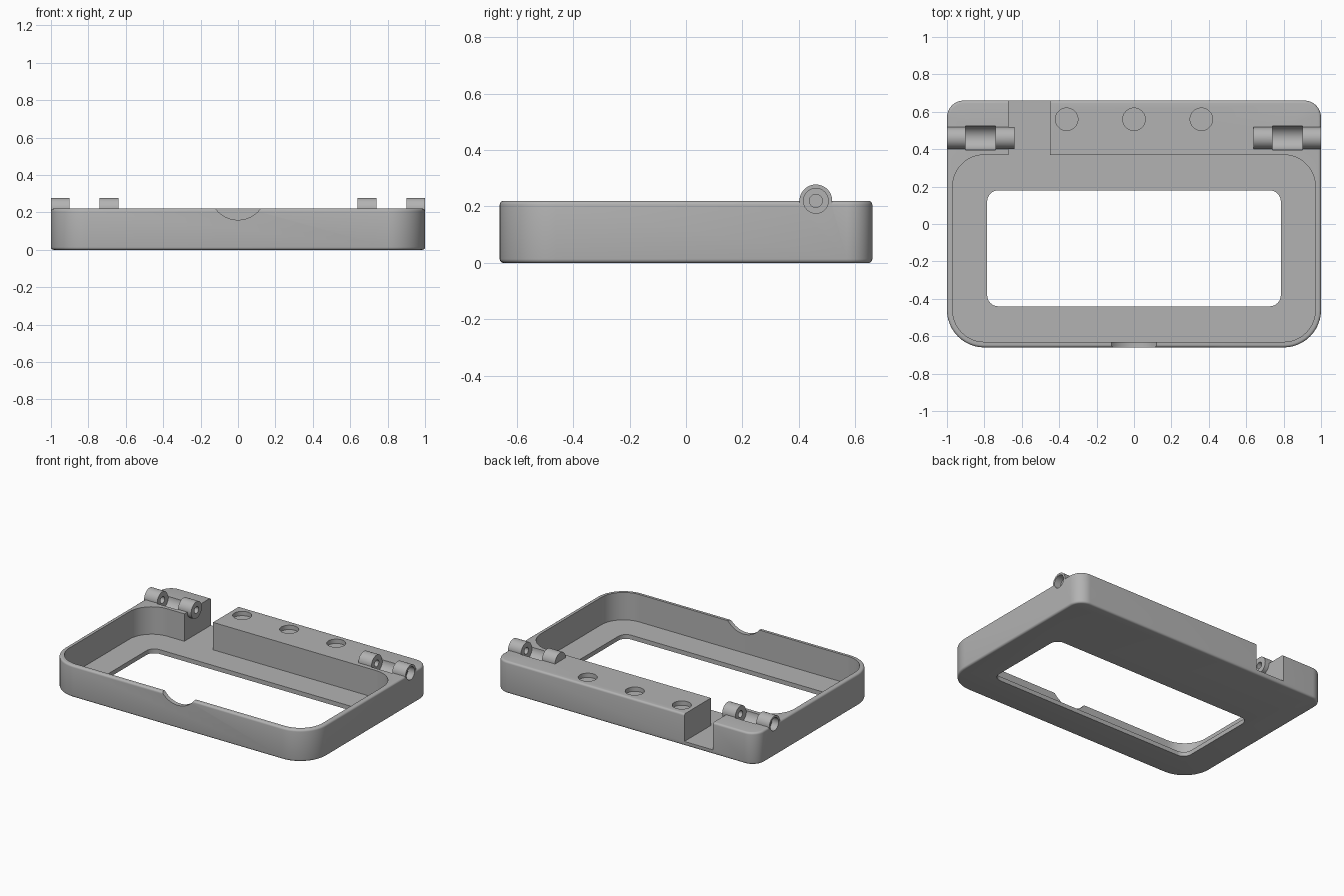
import bpy
import bmesh
import math
from mathutils import Matrix, Vector

default = bpy.data.objects.get("Cube")
if default:
    bpy.data.objects.remove(default, do_unlink=True)

grey = bpy.data.materials.new("plain grey")
grey.use_nodes = True
COLOUR = (0.45, 0.45, 0.45, 1)
grey.diffuse_color = COLOUR
grey.node_tree.nodes["Principled BSDF"].inputs["Base Color"].default_value = COLOUR

HEIGHT, FLOOR = 0.22, 0.03
AXIS_Y, AXIS_Z = 0.46, 0.22
HIGH = 0.5


def add_object(name, bm):
    bmesh.ops.recalc_face_normals(bm, faces=bm.faces)
    mesh = bpy.data.meshes.new(name)
    bm.to_mesh(mesh)
    bm.free()
    mesh.materials.append(grey)
    obj = bpy.data.objects.new(name, mesh)
    bpy.context.collection.objects.link(obj)
    return obj


def outline(x, y0, y1, front_r, back_r, inset=0.0, steps=12):
    """Rounded rectangle with separate front and back corner radii."""
    points = []
    corners = ((1, y1, back_r), (-1, y1, back_r), (-1, y0, front_r), (1, y0, front_r))
    for i, (sx, y, r) in enumerate(corners):
        sy = 1 if i < 2 else -1
        cx, cy = sx * (x - r), y - sy * r
        for k in range(steps + 1):
            a = math.pi / 2 * (i + k / steps)
            points.append((cx + (r - inset) * math.cos(a), cy + (r - inset) * math.sin(a)))
    return points


def loft(name, layers):
    """Closed solid through stacked (outline, z) layers."""
    bm = bmesh.new()
    rings = [[bm.verts.new((x, y, z)) for x, y in pts] for pts, z in layers]
    for low, high in zip(rings, rings[1:]):
        for i in range(len(low)):
            j = (i + 1) % len(low)
            bm.faces.new((low[i], low[j], high[j], high[i]))
    bm.faces.new(rings[0][::-1])
    bm.faces.new(rings[-1])
    return add_object(name, bm)


def cylinder(name, start, end, radius, segments=48):
    start, end = Vector(start), Vector(end)
    axis = end - start
    turn = axis.to_track_quat('Z', 'Y').to_matrix().to_4x4()
    bm = bmesh.new()
    bmesh.ops.create_cone(bm, cap_ends=True, segments=segments, radius1=radius,
                          radius2=radius, depth=axis.length,
                          matrix=Matrix.Translation((start + end) / 2) @ turn)
    return add_object(name, bm)


def box(name, low, high):
    low, high = Vector(low), Vector(high)
    bm = bmesh.new()
    bmesh.ops.create_cube(bm, size=1, matrix=Matrix.Translation((low + high) / 2)
                          @ Matrix.Diagonal((*(high - low), 1)))
    return add_object(name, bm)


def combine(tool, operation='DIFFERENCE'):
    """Apply a boolean to the tray and remove the tool."""
    mod = tray.modifiers.new(tool.name, 'BOOLEAN')
    mod.object, mod.operation, mod.solver = tool, operation, 'EXACT'
    bpy.context.view_layer.objects.active = tray
    bpy.ops.object.modifier_apply(modifier=mod.name)
    bpy.data.objects.remove(tool, do_unlink=True)


# Tray body with rounded upper and lower rims
ROUND = 0.014
layers = []
for k in range(5):
    a = math.pi / 2 * k / 4
    layers.append((ROUND * (1 - math.sin(a)), ROUND * (1 - math.cos(a))))
layers += [(inset, HEIGHT - z) for inset, z in reversed(layers)]
tray = loft("tray", [(outline(1, -0.66, 0.66, 0.2, 0.09, i), z) for i, z in layers])

# Main pocket, floor window and rear cable channel
pocket = outline(0.97, -0.63, 0.37, 0.17, 0.17)
combine(loft("pocket", [(pocket, FLOOR), (pocket, HIGH)]))
window = outline(0.785, -0.44, 0.18, 0.06, 0.06)
combine(loft("window", [(window, -0.1), (window, HIGH)]))
combine(box("channel", (-0.67, 0.3, FLOOR), (-0.45, 0.8, HIGH)))

# Finger scoop in the front wall
combine(cylinder("finger_scoop", (0, -0.8, 0.31), (0, -0.5, 0.31), 0.15, 96))

# Shallow round recesses on the rear block
for x in (-0.36, 0, 0.36):
    combine(cylinder("recess", (x, 0.56, HEIGHT - 0.03), (x, 0.56, HIGH), 0.06))

# Hinges: clearance groove, two barrels, pin hole and counterbore on each side
for side in (-1, 1):
    def rod(name, x0, x1, radius):
        return cylinder(name, (side * x0, AXIS_Y, AXIS_Z), (side * x1, AXIS_Y, AXIS_Z), radius)

    combine(rod("outer_barrel", 0.9, 1, 0.058), 'UNION')
    combine(rod("inner_barrel", 0.64, 0.74, 0.058), 'UNION')
    combine(rod("groove", 0.74, 0.9, 0.064))
    combine(rod("pin_hole", 0.63 if side < 0 else 0.64, 1.1, 0.023))
    combine(rod("counterbore", 0.95, 1.1, 0.044))

# Smooth curved walls, sharp edges elsewhere
bpy.ops.object.select_all(action='DESELECT')
tray.select_set(True)
bpy.context.view_layer.objects.active = tray
bpy.ops.object.shade_smooth_by_angle(angle=math.radians(30))
